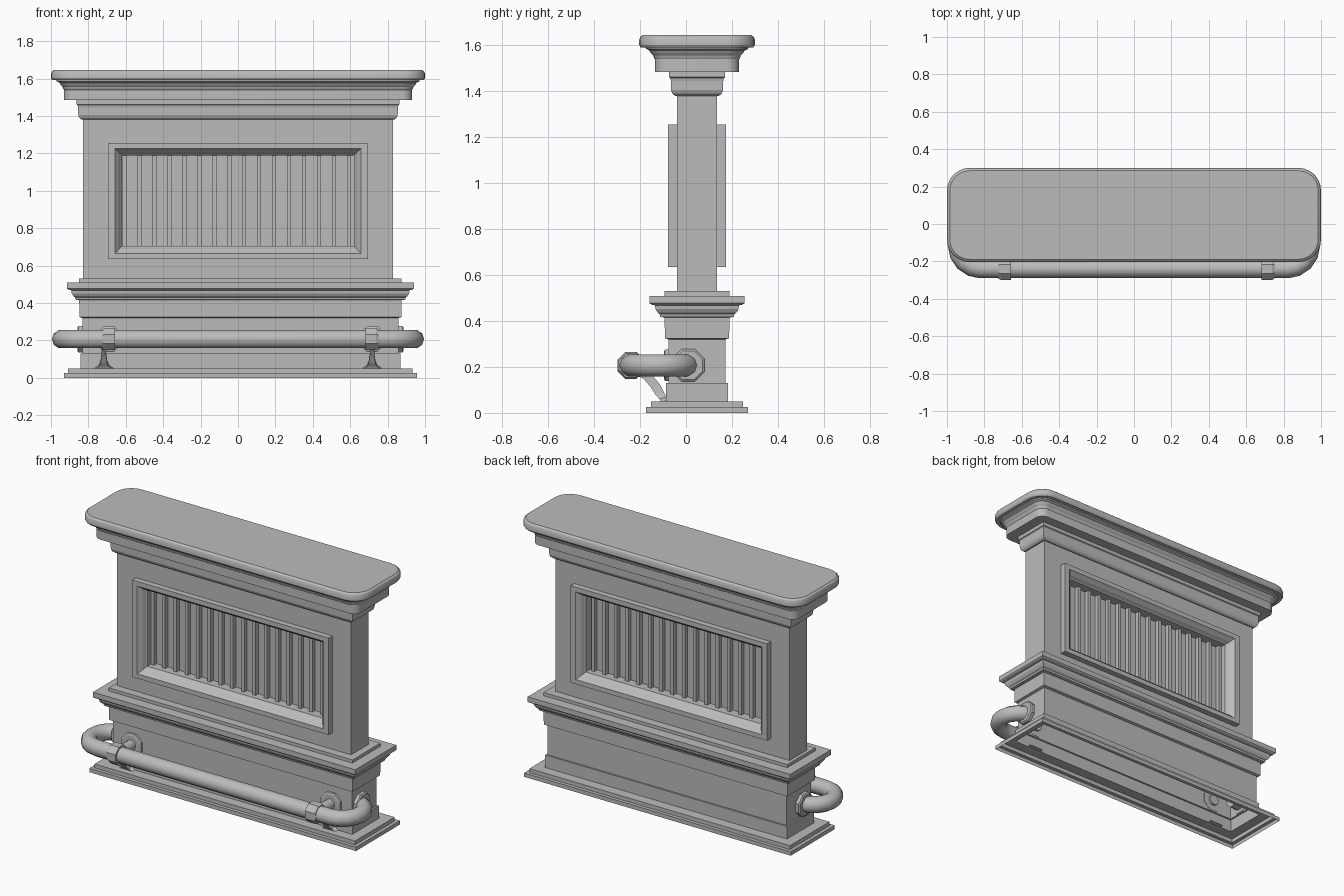
import bpy, bmesh, math
from mathutils import Vector

cube = bpy.data.objects.get("Cube")
if cube:
    bpy.data.objects.remove(cube)

CY = 0.048       # middle of the wall, front to back
LOWER_X = 0.013  # sideways shift of the plinth

grey = bpy.data.materials.new("plain grey")
grey.use_nodes = True
colour = (0.5, 0.5, 0.5, 1)
grey.diffuse_color = colour
grey.node_tree.nodes["Principled BSDF"].inputs["Base Color"].default_value = colour


def finish(obj, smooth=None):
    obj.data.materials.clear()
    obj.data.materials.append(grey)
    bpy.ops.object.select_all(action='DESELECT')
    obj.select_set(True)
    bpy.context.view_layer.objects.active = obj
    if smooth:
        bpy.ops.object.shade_smooth_by_angle(angle=math.radians(smooth))
    return obj


def loft(name, rings, cap_start=True, cap_end=True, smooth=None):
    """Skin a list of equally long closed rings."""
    bm = bmesh.new()
    loops = [[bm.verts.new(p) for p in ring] for ring in rings]
    n = len(loops[0])
    for a, b in zip(loops, loops[1:]):
        for i in range(n):
            j = (i + 1) % n
            bm.faces.new((a[i], a[j], b[j], b[i]))
    if cap_start:
        bm.faces.new(loops[0][::-1])
    if cap_end:
        bm.faces.new(loops[-1])
    bmesh.ops.recalc_face_normals(bm, faces=bm.faces)
    mesh = bpy.data.meshes.new(name)
    bm.to_mesh(mesh)
    bm.free()
    obj = bpy.data.objects.new(name, mesh)
    bpy.context.collection.objects.link(obj)
    return finish(obj, smooth)


def plan(half_y, z, extra, cx=0, rounded=False):
    """Rectangle seen from above, with optional rounded corners."""
    hx, hy = half_y + extra, half_y
    r = max(half_y - 0.13, 0.01) if rounded else 0
    steps = 6 if rounded else 0
    pts = []
    for k, (sx, sy) in enumerate(((1, 1), (-1, 1), (-1, -1), (1, -1))):
        for s in range(steps + 1):
            a = math.pi / 2 * (k + (s / steps if steps else 0))
            pts.append((cx + sx * (hx - r) + r * math.cos(a),
                        CY + sy * (hy - r) + r * math.sin(a), z))
    return pts


def moulding(name, profile, extra, cx=0, rounded=False, **kw):
    return loft(name, [plan(h, z, extra, cx, rounded) for h, z in profile], **kw)


def rod(name, points, radius, sides_res=3):
    curve = bpy.data.curves.new(name, 'CURVE')
    curve.dimensions = '3D'
    curve.bevel_depth = radius
    curve.bevel_resolution = sides_res
    curve.use_fill_caps = True
    spline = curve.splines.new('POLY')
    spline.points.add(len(points) - 1)
    for p, co in zip(spline.points, points):
        p.co = (*co, 1)
    obj = bpy.data.objects.new(name, curve)
    bpy.context.collection.objects.link(obj)
    finish(obj)
    bpy.ops.object.convert(target='MESH')
    return finish(bpy.context.view_layer.objects.active, 40)


def octagon(name, centre, axis, radius, length):
    d = Vector(axis)
    up = Vector((0, 0, 1))
    side = d.cross(up)
    rings = []
    for r, t in ((radius, -.5), (radius, .3), (radius * .88, .5)):
        rings.append([Vector(centre) + d * length * t + r *
                      (side * math.cos(a) + up * math.sin(a))
                      for a in (math.pi / 4 * (i + .5) for i in range(8))])
    return loft(name, rings)


# Hollow stepped plinth, open underneath
moulding("plinth", [
    (.222, 0), (.222, .025), (.2, .025), (.2, .05), (.135, .05), (.135, .13),
    (.124, .13), (.124, .32), (.14, .325), (.141, .415), (.16, .418),
    (.163, .43), (.172, .437), (.181, .452), (.183, .468), (.2, .472),
    (.207, .478), (.207, .51), (.141, .51), (.141, .53)],
    .721, LOWER_X, cap_start=False)

# Wall with a framed opening right through it
half = [  # half width, bottom, top, distance from wall middle
    (.62, .705, 1.19, .018), (.62, .705, 1.19, .078), (.627, .698, 1.196, .084),
    (.636, .688, 1.205, .102), (.645, .677, 1.214, .112),
    (.658, .665, 1.225, .126), (.695, .635, 1.255, .126),
    (.695, .635, 1.255, .088), (.828, .53, 1.38, .088)]


def opening(hx, lo, hi, y):
    return [(-hx, y, lo), (hx, y, lo), (hx, y, hi), (-hx, y, hi)]


front = [opening(h, lo, hi, CY - d) for h, lo, hi, d in half]
back = [opening(h, lo, hi, CY + d) for h, lo, hi, d in reversed(half)]
loft("framed_wall", front + back, False, False)

# Panel in the opening with upright battens on both faces
bm = bmesh.new()


def add_box(centre, size):
    made = bmesh.ops.create_cube(bm, size=1)["verts"]
    bmesh.ops.scale(bm, verts=made, vec=size)
    bmesh.ops.translate(bm, verts=made, vec=centre)


add_box((0, CY, .9475), (1.24, .036, .485))
for side in (-1, 1):
    for i in range(16):
        add_box((-.607 + .08 * i, CY + side * .032, .9475), (.022, .028, .485))
mesh = bpy.data.meshes.new("batten_panel")
bm.to_mesh(mesh)
bm.free()
panel = bpy.data.objects.new("batten_panel", mesh)
bpy.context.collection.objects.link(panel)
finish(panel)

# Neck moulding and rounded crown
moulding("neck_moulding", [
    (.088, 1.38), (.095, 1.38), (.107, 1.39), (.113, 1.405), (.114, 1.445),
    (.117, 1.458), (.122, 1.462), (.122, 1.485)], .741)
moulding("crown", [
    (.12, 1.485), (.183, 1.485), (.183, 1.54), (.187, 1.545), (.19, 1.556),
    (.2, 1.565), (.206, 1.577), (.222, 1.585), (.224, 1.592), (.245, 1.592),
    (.252, 1.603), (.252, 1.625), (.247, 1.637), (.237, 1.645)],
    .748, rounded=True, smooth=25)

# Foot rail with a half-round return at each end
RAIL_Z, RAIL_Y, BEND = .207, -.24, .125
path = []
for side in (-1, 1):
    bend = [(side * (.82 + BEND * math.sin(a)),
             RAIL_Y + BEND * (1 - math.cos(a)), RAIL_Z)
            for a in (math.pi * i / 8 for i in range(9))]
    bend.append((side * .77, RAIL_Y + 2 * BEND, RAIL_Z))
    path += bend[::-1] if side < 0 else bend
rod("foot_rail", path, .05)

# Flanges, sleeves, posts and braces holding the rail
for side, tag in ((-1, "right"), (1, "left")):
    x = LOWER_X + side * .704
    wall_x = LOWER_X + side * .845
    octagon(tag + "_end_flange", (wall_x + side * .012, .01, RAIL_Z),
            (side, 0, 0), .076, .03)
    octagon(tag + "_rail_sleeve", (x, RAIL_Y, RAIL_Z), (side, 0, 0), .064, .068)
    octagon(tag + "_post_flange", (x, -.085, RAIL_Z), (0, -1, 0), .074, .022)
    rod(tag + "_post", [(x, -.06, RAIL_Z), (x, RAIL_Y, RAIL_Z)], .034)
    leg = side * .717
    rings = []
    for y, z, w, t in ((-.2, .17, .011, .02), (-.165, .155, .011, .02),
                       (-.135, .12, .013, .02), (-.115, .085, .018, .018),
                       (-.1, .065, .026, .016), (-.09, .052, .05, .018)):
        rings.append([(leg - w, y - t, z - t * .3), (leg + w, y - t, z - t * .3),
                      (leg + w, y + t, z + t * .3), (leg - w, y + t, z + t * .3)])
    loft(tag + "_brace", rings)
